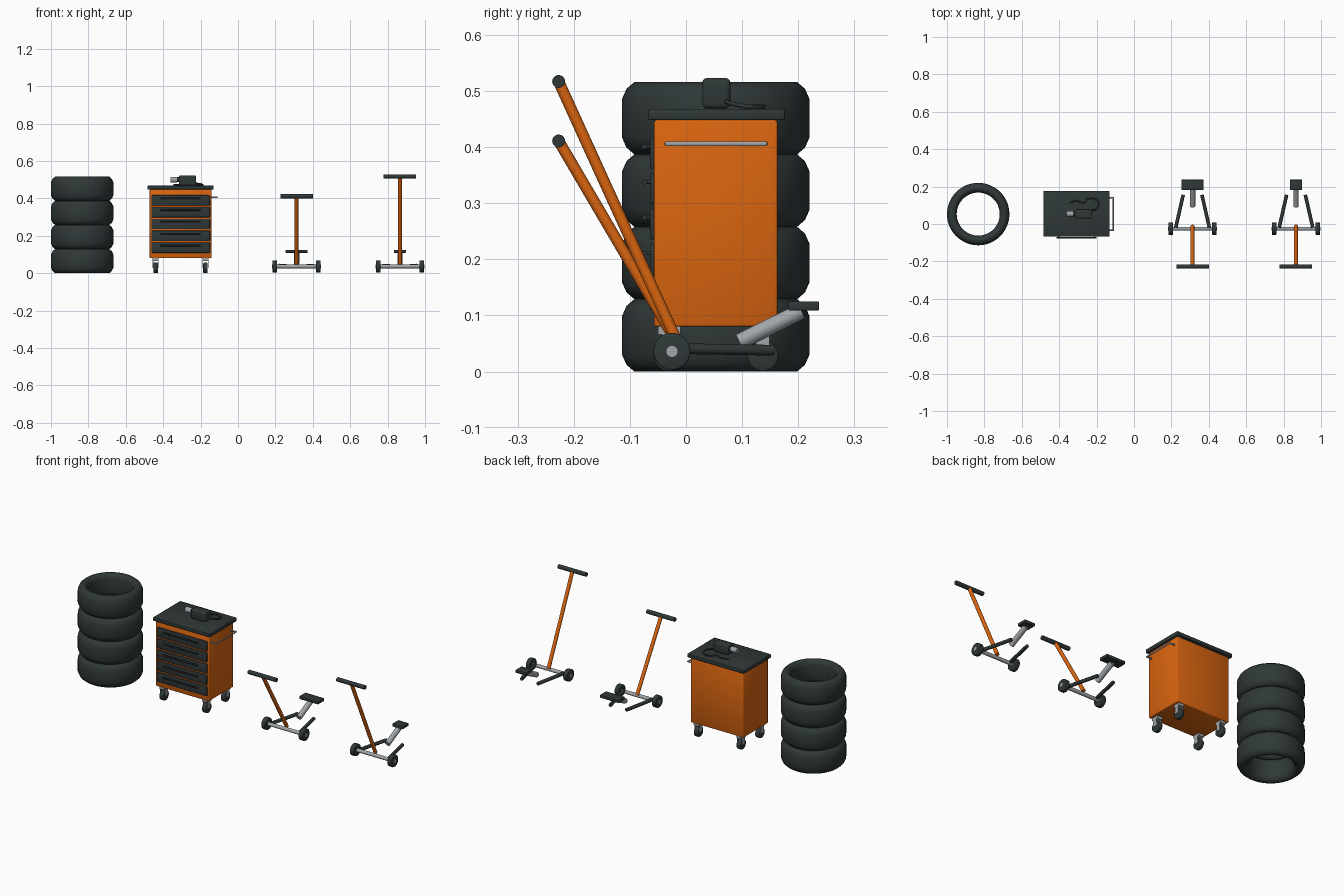
import bpy, bmesh, math
from mathutils import Vector

old = bpy.data.objects.get("Cube")
if old:
    bpy.data.objects.remove(old, do_unlink=True)


def material(name, rgb):
    m = bpy.data.materials.new(name)
    m.use_nodes = True
    m.diffuse_color = (*rgb, 1)
    bsdf = m.node_tree.nodes["Principled BSDF"]
    bsdf.inputs["Base Color"].default_value = (*rgb, 1)
    bsdf.inputs["Roughness"].default_value = 0.6
    return m


ORANGE = material("orange paint", (0.70, 0.13, 0.005))
DARK = material("dark rubber", (0.029, 0.039, 0.039))
STEEL = material("grey steel", (0.36, 0.38, 0.40))


def finish(ob, name, mat):
    ob.name = ob.data.name = name
    ob.data.materials.append(mat)
    bpy.ops.object.select_all(action="DESELECT")
    ob.select_set(True)
    bpy.context.view_layer.objects.active = ob
    bpy.ops.object.shade_smooth_by_angle(angle=math.radians(50))
    return ob


def new_object(bm, name, mat):
    bmesh.ops.recalc_face_normals(bm, faces=bm.faces)
    mesh = bpy.data.meshes.new(name)
    bm.to_mesh(mesh)
    bm.free()
    ob = bpy.data.objects.new(name, mesh)
    bpy.context.collection.objects.link(ob)
    return finish(ob, name, mat)


def box(name, mat, x, y, z, bevel=0.0, segments=2):
    """Box given by its (low, high) ranges on each axis."""
    bm = bmesh.new()
    bmesh.ops.create_cube(bm, size=1)
    for v in bm.verts:
        v.co = [(a + b) / 2 + c * (b - a) for (a, b), c in zip((x, y, z), v.co)]
    if bevel:
        bmesh.ops.bevel(bm, geom=bm.edges[:], offset=bevel, segments=segments,
                        profile=0.5, affect="EDGES")
    return new_object(bm, name, mat)


def rod(name, mat, a, b, r, sides=20, bevel=0.0):
    """Cylinder from point a to point b."""
    a, b = Vector(a), Vector(b)
    bm = bmesh.new()
    bmesh.ops.create_cone(bm, cap_ends=True, segments=sides, radius1=r, radius2=r,
                          depth=(b - a).length)
    if bevel:
        rims = [e for e in bm.edges if abs(e.verts[0].co.z - e.verts[1].co.z) < 1e-5]
        bmesh.ops.bevel(bm, geom=rims, offset=bevel, segments=2, profile=0.5, affect="EDGES")
    turn = (b - a).to_track_quat("Z", "Y")
    for v in bm.verts:
        v.co = turn @ v.co + (a + b) / 2
    return new_object(bm, name, mat)


def tube(name, mat, points, r, smooth=True):
    """Bent round bar along a path."""
    cu = bpy.data.curves.new(name, "CURVE")
    cu.dimensions = "3D"
    cu.bevel_depth, cu.bevel_resolution, cu.use_fill_caps = r, 3, True
    cu.resolution_u = 6
    sp = cu.splines.new("BEZIER" if smooth else "POLY")
    pts = sp.bezier_points if smooth else sp.points
    pts.add(len(points) - 1)
    for p, co in zip(pts, points):
        if smooth:
            p.co = co
            p.handle_left_type = p.handle_right_type = "AUTO"
        else:
            p.co = (*co, 1)
    ob = bpy.data.objects.new(name, cu)
    bpy.context.collection.objects.link(ob)
    bpy.ops.object.select_all(action="DESELECT")
    ob.select_set(True)
    bpy.context.view_layer.objects.active = ob
    bpy.ops.object.convert(target="MESH")
    return finish(bpy.context.object, name, mat)


# Tyre stack: each tyre is a rounded section spun round the z axis
def tyre(name, x, y, z, h):
    half = [(0.167, 0.030), (0.159, 0.012), (0.145, 0.0), (0.131, 0.002),
            (0.120, 0.012), (0.115, 0.028)]
    section = half + [(r, h - d) for r, d in reversed(half)]
    bm = bmesh.new()
    vs = [bm.verts.new((r, 0, d)) for r, d in section]
    es = [bm.edges.new((v, vs[i - 1])) for i, v in enumerate(vs)]
    bmesh.ops.spin(bm, geom=vs + es, cent=(0, 0, 0), axis=(0, 0, 1),
                   angle=2 * math.pi, steps=48)
    bmesh.ops.remove_doubles(bm, verts=bm.verts, dist=1e-5)
    bmesh.ops.translate(bm, verts=bm.verts, vec=(x, y, z))
    new_object(bm, name, DARK)


TYRE_H = 0.129
for i in range(4):
    tyre(f"tyre_{i + 1}", -0.833, 0.053, i * TYRE_H, TYRE_H)

# Tool cabinet
CX = -0.307
box("cabinet_body", ORANGE, (CX - 0.165, CX + 0.165), (-0.057, 0.163), (0.08, 0.448), 0.004)
box("cabinet_worktop", DARK, (CX - 0.177, CX + 0.177), (-0.067, 0.176), (0.448, 0.468), 0.003)
for i in range(5):
    z = 0.109 + 0.0632 * i
    box(f"drawer_{i + 1}", DARK, (CX - 0.156, CX + 0.156), (-0.064, -0.05), (z, z + 0.055), 0.003)
    hz = z + 0.039
    rod(f"drawer_handle_{i + 1}", DARK, (CX - 0.107, -0.074, hz), (CX + 0.107, -0.074, hz), 0.0045, 12)
    for s in (-1, 1):
        hx = CX + s * 0.095
        rod(f"drawer_handle_post_{i + 1}", DARK, (hx, -0.06, hz), (hx, -0.074, hz), 0.003, 8)

# Push bar on the cabinet side
tube("side_push_bar", STEEL, [(-0.145, -0.034, 0.406), (-0.111, -0.034, 0.406),
                              (-0.111, 0.141, 0.406), (-0.145, 0.141, 0.406)], 0.0045, False)

# Castors
for sx in (-1, 1):
    for y in (-0.03, 0.137):
        x = CX + sx * 0.133
        rod("castor_wheel", DARK, (x - 0.012, y, 0.028), (x + 0.012, y, 0.028), 0.028, 24, 0.004)
        box("castor_plate", STEEL, (x - 0.016, x + 0.016), (y - 0.02, y + 0.02), (0.066, 0.081))
        for s in (-1, 1):
            px = x + s * 0.0145
            box("castor_fork", STEEL, (px - 0.0015, px + 0.0015), (y - 0.012, y + 0.012), (0.028, 0.07))

# Power tool on the worktop
box("tool_body", DARK, (-0.316, -0.224), (0.029, 0.079), (0.469, 0.523), 0.008, 3)
rod("tool_nose", DARK, (-0.33, 0.054, 0.5), (-0.31, 0.054, 0.5), 0.013)
rod("tool_socket", STEEL, (-0.36, 0.054, 0.5), (-0.325, 0.054, 0.5), 0.015)
tube("tool_hose", DARK, [(-0.23, 0.07, 0.482), (-0.198, 0.084, 0.477), (-0.189, 0.112, 0.472),
                         (-0.215, 0.136, 0.472), (-0.245, 0.135, 0.472), (-0.272, 0.114, 0.472),
                         (-0.305, 0.124, 0.472), (-0.345, 0.114, 0.472)], 0.004)


# Wheeled lifting stands: same frame, different handle height and pad width
def stand(side, cx, handle_z, pad):
    def at(x, y, z):
        return (cx + x, y, z)

    ay, az = -0.025, 0.036
    rod(f"{side}_stand_axle", STEEL, at(-0.131, ay, az), at(0.131, ay, az), 0.01)
    for s in (-1, 1):
        rod(f"{side}_stand_wheel", DARK, at(s * 0.104, ay, az), at(s * 0.129, ay, az), 0.033, 28, 0.003)
        rod(f"{side}_stand_arm", DARK, at(s * 0.09, -0.02, 0.041), at(s * 0.05, 0.156, 0.038), 0.0095, 12)
    rod(f"{side}_stand_handle_tube", ORANGE, at(0, -0.012, 0.045), at(0, -0.227, handle_z), 0.01)
    rod(f"{side}_stand_grip", DARK, at(-0.087, -0.227, handle_z), at(0.087, -0.227, handle_z), 0.0115)
    rod(f"{side}_stand_piston", STEEL, at(0, 0.095, 0.053), at(0, 0.206, 0.108), 0.0145)
    box(f"{side}_stand_pad", DARK, (cx - pad, cx + pad), (0.182, 0.237), (0.109, 0.125), 0.002)


stand("low", 0.313, 0.411, 0.059)
stand("high", 0.866, 0.517, 0.032)
